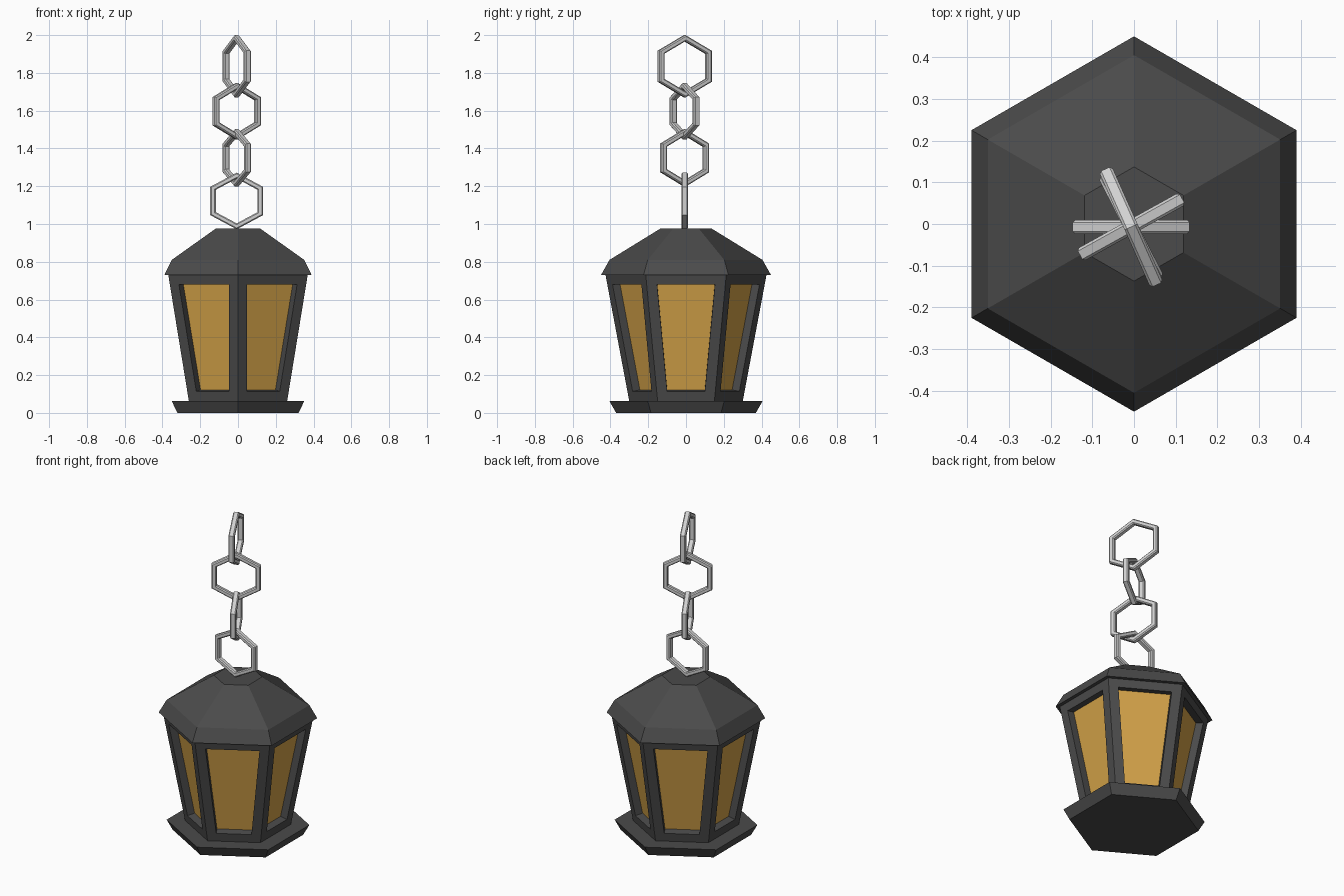
import bpy
import bmesh
from math import cos, sin, radians
from mathutils import Matrix

cube = bpy.data.objects.get("Cube")
if cube:
    bpy.data.objects.remove(cube, do_unlink=True)


def make_material(name, color):
    mat = bpy.data.materials.new(name)
    mat.use_nodes = True
    mat.diffuse_color = (*color, 1)
    mat.node_tree.nodes["Principled BSDF"].inputs["Base Color"].default_value = (*color, 1)
    return mat


IRON = make_material("dark iron", (0.07, 0.07, 0.07))
GLASS = make_material("amber glass", (0.65, 0.36, 0.065))
STEEL = make_material("pale steel", (0.64, 0.64, 0.64))


def add_object(name, bm, *materials):
    bmesh.ops.recalc_face_normals(bm, faces=bm.faces)
    mesh = bpy.data.meshes.new(name)
    bm.to_mesh(mesh)
    bm.free()
    for mat in materials:
        mesh.materials.append(mat)
    obj = bpy.data.objects.new(name, mesh)
    bpy.context.collection.objects.link(obj)
    return obj


def hexagon(bm, radius, z):
    # Corners point along y, flat sides face x
    return [bm.verts.new((radius * cos(radians(30 + 60 * i)),
                          radius * sin(radians(30 + 60 * i)), z)) for i in range(6)]


def bridge(bm, a, b):
    return [bm.faces.new((a[i], a[(i + 1) % 6], b[(i + 1) % 6], b[i])) for i in range(6)]


def hex_solid(profile):
    bm = bmesh.new()
    rings = [hexagon(bm, r, z) for r, z in profile]
    sides = []
    for low, high in zip(rings, rings[1:]):
        sides += bridge(bm, low, high)
    bm.faces.new(rings[0][::-1])
    bm.faces.new(rings[-1])
    bm.normal_update()
    return bm, sides


# Flared base plate
bm, _ = hex_solid([(0.37, 0), (0.405, 0.062)])
add_object("base_plate", bm, IRON)

# Tapered body with a recessed glass pane in each side
bm, sides = hex_solid([(0.30, 0.06), (0.427, 0.735)])
bmesh.ops.inset_individual(bm, faces=sides, thickness=0.055, use_even_offset=True)
for pane in sides:
    normal = pane.normal.copy()
    bmesh.ops.inset_individual(bm, faces=[pane], thickness=0.0005)
    bmesh.ops.translate(bm, verts=pane.verts[:], vec=-0.045 * normal)
    pane.material_index = 1
add_object("lantern_body", bm, IRON, GLASS)

# Faceted roof
bm, _ = hex_solid([(0.45, 0.73), (0.405, 0.81), (0.137, 0.975)])
add_object("roof", bm, IRON)


def chain_link(name, z, half_width, half_height, angle):
    # Six-sided ring with a square section, stood upright and turned about z
    bm = bmesh.new()
    outer = half_width / cos(radians(30))
    inner = outer - 0.034
    half = 0.017
    rings = [hexagon(bm, r, d) for r, d in
             ((outer, -half), (outer, half), (inner, half), (inner, -half))]
    for i in range(4):
        bridge(bm, rings[i], rings[(i + 1) % 4])
    bmesh.ops.scale(bm, vec=(1, half_height / outer, 1), verts=bm.verts)
    bmesh.ops.transform(bm, verts=bm.verts, matrix=(
        Matrix.Translation((-0.007, -0.007, z))
        @ Matrix.Rotation(radians(angle), 4, 'Z')
        @ Matrix.Rotation(radians(90), 4, 'X')))
    obj = add_object(name, bm, STEEL)
    bevel = obj.modifiers.new("edge chamfer", 'BEVEL')
    bevel.width = 0.006
    bevel.segments = 1
    bevel.limit_method = 'ANGLE'
    bevel.angle_limit = radians(70)


# Hanging chain, from the roof up
chain_link("chain_link_1", 1.122, 0.140, 0.150, 0)
chain_link("chain_link_2", 1.350, 0.140, 0.152, 117)
chain_link("chain_link_3", 1.597, 0.140, 0.150, 29)
chain_link("chain_link_4", 1.835, 0.152, 0.165, 114)
